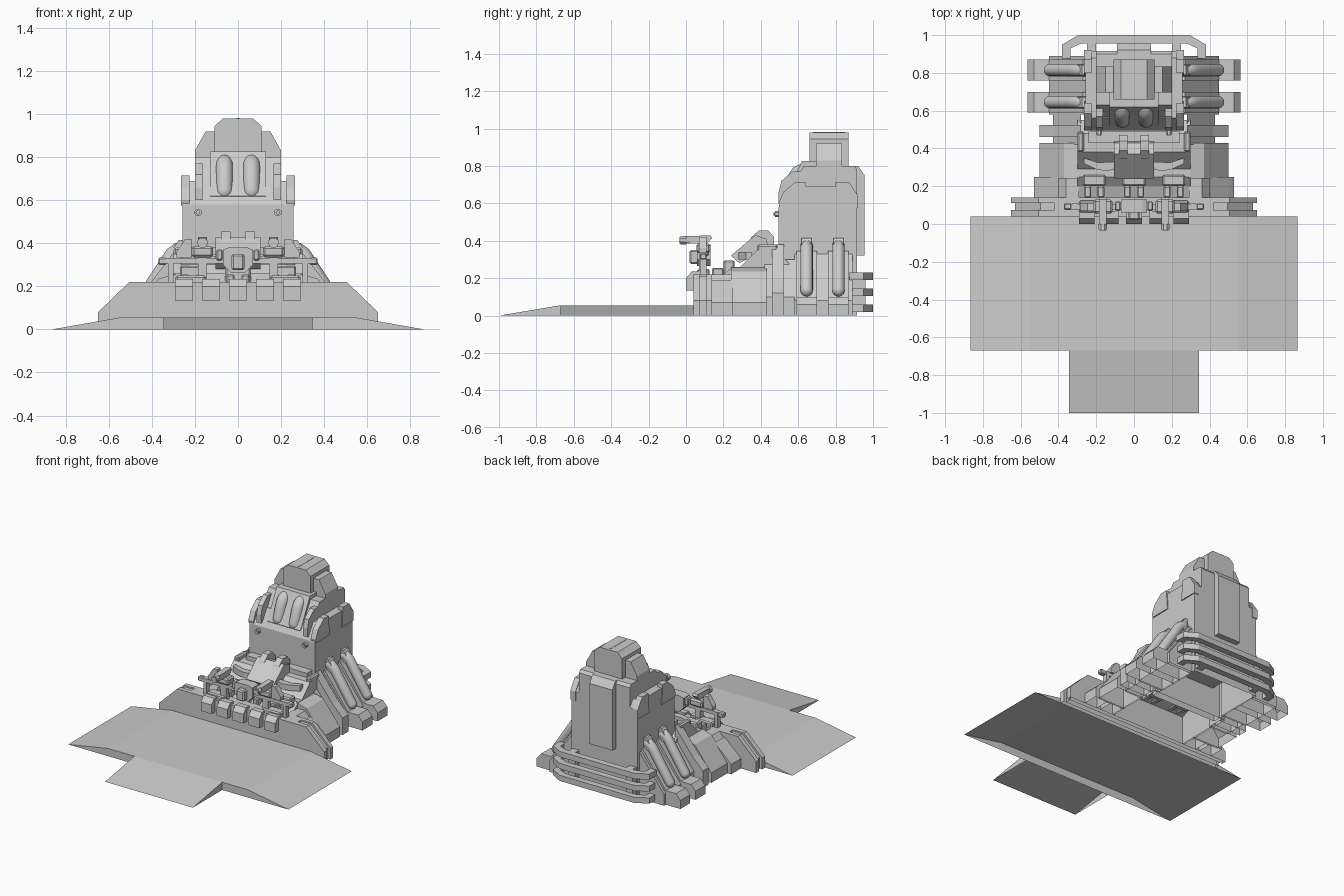
import bpy, bmesh, math
from mathutils import Vector


def finish(name, bm, mirror=False, bevel=0.0, smooth=False):
    me = bpy.data.meshes.new(name)
    bm.to_mesh(me)
    bm.free()
    ob = bpy.data.objects.new(name, me)
    bpy.context.collection.objects.link(ob)
    if smooth:
        for p in me.polygons:
            p.use_smooth = True
    if bevel:
        b = ob.modifiers.new("bevel", 'BEVEL')
        b.width, b.segments = bevel, 1
    if mirror:
        ob.modifiers.new("mirror", 'MIRROR')
    return ob


def prism(name, pts, axis, a, b, mirror=False, bevel=0.0, hollow=False):
    """Extrude a 2D profile: axis x takes (y,z), y takes (x,z), z takes (x,y). Hollow drops the underside."""
    place = {'x': lambda p, t: (t, p[0], p[1]), 'y': lambda p, t: (p[0], t, p[1]),
             'z': lambda p, t: (p[0], p[1], t)}[axis]
    bm = bmesh.new()
    lo = [bm.verts.new(place(p, a)) for p in pts]
    hi = [bm.verts.new(place(p, b)) for p in pts]
    bm.faces.new(lo)
    bm.faces.new(hi[::-1])
    n = len(pts)
    for i in range(n):
        bm.faces.new((lo[i], lo[(i + 1) % n], hi[(i + 1) % n], hi[i]))
    bmesh.ops.recalc_face_normals(bm, faces=bm.faces)
    if hollow:
        under = [f for f in bm.faces if all(v.co.z < 1e-4 for v in f.verts)]
        bmesh.ops.delete(bm, geom=under, context='FACES_ONLY')
    return finish(name, bm, mirror, bevel)


def box(name, x0, x1, y0, y1, z0, z1, mirror=False, bevel=0.0, hollow=False):
    return prism(name, [(x0, z0), (x1, z0), (x1, z1), (x0, z1)], 'y', y0, y1, mirror, bevel, hollow)


def sym(pts):
    return pts + [(-x, y) for x, y in reversed(pts)]


def tube(name, path, r, mirror=True):
    """Rounded pipe along a path: rings with a domed first end."""
    P = [Vector(p) for p in path]
    bm = bmesh.new()
    d0 = (P[1] - P[0]).normalized()
    rings = [(P[0] - d0 * r * math.cos(t), d0, r * math.sin(t)) for t in (0.15, 0.5, 0.9, 1.25)]
    for i, p in enumerate(P):
        d = (P[min(i + 1, len(P) - 1)] - P[max(i - 1, 0)]).normalized()
        rings.append((p, d, r))
    side = Vector((1, 0, 0)) if abs(d0.x) < 1e-4 else Vector((0, 1, 0))
    prev = None
    for c, d, rad in rings:
        up = d.cross(side).normalized()
        ring = [bm.verts.new(c + rad * (side * math.cos(k * math.tau / 16) + up * math.sin(k * math.tau / 16)))
                for k in range(16)]
        if prev:
            for k in range(16):
                bm.faces.new((prev[k], prev[(k + 1) % 16], ring[(k + 1) % 16], ring[k]))
        else:
            bm.faces.new(ring)
        prev = ring
    bm.faces.new(prev)
    bmesh.ops.recalc_face_normals(bm, faces=bm.faces)
    return finish(name, bm, mirror, smooth=True)


def barrel(name, x, y0, y1, z, r, n=8):
    pts = [(x + r * math.cos((k + .5) * math.tau / n), z + r * math.sin((k + .5) * math.tau / n)) for k in range(n)]
    return prism(name, pts, 'y', y0, y1, True)


# ramp shell with front tongue
prism("ramp", sym([(0.865, 0), (0.55, 0.055)]), 'y', -0.67, 0.04, hollow=True)
prism("ramp_tongue", [(-1, 0), (-0.67, 0), (-0.67, 0.055)], 'x', -0.345, 0.345, hollow=True)

# front wall with grooved ends
prism("front_wall", sym([(0.63, 0), (0.63, 0.08), (0.495, 0.21)]), 'y', 0.07, 0.115, hollow=True)
for y0, y1 in ((0.04, 0.073), (0.11, 0.14)):
    prism("front_wall_layer", sym([(0.65, 0), (0.65, 0.08), (0.505, 0.22)]), 'y', y0, y1, hollow=True)
box("front_wall_cap", -0.42, 0.42, 0.05, 0.13, 0.19, 0.22)
for i in range(-2, 3):
    x = i * 0.125
    prism("wall_block", [(0, 0.135), (0, 0.2), (0.03, 0.235), (0.07, 0.235), (0.07, 0.135)],
          'x', x - 0.042, x + 0.042)

# stepped hull between wall and tower
prism("hull", [(0.14, 0.0), (0.14, 0.2), (0.2, 0.22), (0.25, 0.26), (0.29, 0.26), (0.38, 0.35),
               (0.48, 0.35), (0.55, 0.28), (0.55, 0)], 'x', -0.3, 0.3, hollow=True)
prism("hull_skirt", [(0.29, 0), (0.5, 0), (0.5, 0.07), (0.37, 0.235), (0.29, 0.26)], 'y', 0.24, 0.43, True, hollow=True)
prism("skirt_low", [(0.29, 0), (0.43, 0), (0.43, 0.14), (0.36, 0.22), (0.29, 0.22)], 'y', 0.14, 0.25, True, hollow=True)
prism("wall_brace", [(0.4, 0), (0.53, 0), (0.53, 0.07), (0.5, 0.1), (0.4, 0.19)], 'y', 0.14, 0.25, True, hollow=True)
prism("hull_buttress", [(0.28, 0), (0.5, 0), (0.5, 0.12), (0.42, 0.2), (0.28, 0.38)], 'y', 0.46, 0.525, True,
      hollow=True)
prism("hull_link", [(0.28, 0), (0.43, 0), (0.43, 0.1), (0.28, 0.3)], 'y', 0.42, 0.59, True, hollow=True)

# deck fittings
for x in (0.0, 0.21):
    box("deck_crate", x - 0.06, x + 0.06, 0.2, 0.26, 0.2, 0.295, x > 0, 0.008)
    for dx in (-0.035, 0.035):
        box("deck_strut", x + dx - 0.018, x + dx + 0.018, 0.14, 0.2, 0.2, 0.255, x > 0, 0.006)
box("deck_side_rail", 0.265, 0.3, 0.38, 0.49, 0.33, 0.38, True, 0.01)
box("deck_rear_step", -0.24, 0.24, 0.43, 0.49, 0.34, 0.38)
prism("console", [(0.24, 0.32), (0.285, 0.28), (0.4, 0.34), (0.44, 0.36), (0.43, 0.41), (0.37, 0.43)],
      'x', -0.105, 0.105)
prism("console_knob", [(0.33, 0.38), (0.35, 0.42), (0.39, 0.455), (0.44, 0.455), (0.47, 0.42), (0.47, 0.36)],
      'x', 0.035, 0.08, True)
prism("console_arm", [(0.1, 0.29), (0.15, 0.28), (0.2, 0.29), (0.265, 0.32), (0.265, 0.35), (0.19, 0.325),
                      (0.1, 0.33)], 'z', 0.3, 0.34, True)

# gun rail above the front wall
box("gun_rail", -0.34, 0.34, 0.075, 0.105, 0.305, 0.33)
box("rail_post", 0.3, 0.325, 0.075, 0.11, 0.2, 0.33, True)
box("rail_foot", 0.15, 0.29, 0.06, 0.125, 0.21, 0.25, True, 0.008)
box("rail_end", 0.33, 0.37, 0.075, 0.11, 0.3, 0.333, True, 0.006)
prism("rail_center", sym([(0.035, 0.265), (0.07, 0.3), (0.07, 0.37), (0.045, 0.38)]), 'y', 0.06, 0.13)
box("rail_center_face", -0.03, 0.03, 0.02, 0.08, 0.275, 0.35, bevel=0.008)
box("center_side_block", 0.07, 0.1, 0.07, 0.12, 0.32, 0.37, True, 0.006)
box("gun_post", 0.145, 0.185, 0.07, 0.105, 0.22, 0.4, True)
box("gun_cradle", 0.115, 0.215, 0.055, 0.13, 0.335, 0.385, True, 0.01)
prism("gun_shield", [(0.215, 0.335), (0.285, 0.335), (0.285, 0.36), (0.245, 0.42), (0.215, 0.42)],
      'y', 0.07, 0.11, True)
barrel("gun_barrel", 0.165, -0.035, 0.1, 0.402, 0.019)
barrel("gun_muzzle", 0.165, -0.03, 0.0, 0.402, 0.025)
prism("gun_breech", [(0.0, 0.39), (0.03, 0.385), (0.11, 0.385), (0.14, 0.415), (0.13, 0.428), (0.0, 0.425)],
      'x', 0.145, 0.185, True)

# tower core with sloped front
prism("tower_core", [(0.5, 0.2), (0.5, 0.58), (0.53, 0.63), (0.63, 0.8), (0.9, 0.8), (0.915, 0.78), (0.915, 0.2)],
      'x', -0.2, 0.2)
prism("tower_body", [(0.495, 0.0), (0.495, 0.58), (0.56, 0.69), (0.88, 0.69), (0.915, 0.64), (0.915, 0.0)],
      'x', -0.258, 0.258, hollow=True)
prism("tower_face_frame", [(0.52, 0.61), (0.515, 0.62), (0.62, 0.825), (0.7, 0.825), (0.7, 0.61)],
      'x', -0.13, 0.13)
# shoulder armour, front and rear halves with a gap between
prism("shoulder_front", [(0.5, 0.575), (0.495, 0.6), (0.52, 0.66), (0.585, 0.715), (0.64, 0.715), (0.65, 0.575)],
      'x', 0.225, 0.265, True)
prism("shoulder_rear", [(0.79, 0.575), (0.8, 0.715), (0.87, 0.715), (0.92, 0.64), (0.92, 0.575)],
      'x', 0.225, 0.265, True)
prism("shoulder_trim", [(0.495, 0.6), (0.495, 0.66), (0.51, 0.72), (0.57, 0.77), (0.65, 0.77), (0.65, 0.6)],
      'x', 0.165, 0.2, True)
prism("back_panel", [(0.9, 0.32), (0.955, 0.32), (0.955, 0.75), (0.92, 0.8), (0.9, 0.8)], 'x', -0.09, 0.09)

# tower head
prism("head", sym([(0.108, 0.68), (0.108, 0.945), (0.07, 0.98)]), 'y', 0.66, 0.87)
box("head_ridge", -0.006, 0.006, 0.68, 0.85, 0.975, 0.982)
prism("head_side", [(0.1, 0.68), (0.2, 0.68), (0.2, 0.83), (0.15, 0.92), (0.1, 0.92)], 'y', 0.695, 0.835, True)

# pipes on the tower face, and small face guns
tube("face_pipe", [(0.063, 0.55, 0.64), (0.063, 0.57, 0.70), (0.063, 0.585, 0.74), (0.063, 0.6, 0.762),
                   (0.063, 0.625, 0.774), (0.063, 0.68, 0.778)], 0.04)
barrel("face_gun", 0.185, 0.475, 0.51, 0.543, 0.018)
barrel("face_gun_tip", 0.185, 0.468, 0.48, 0.543, 0.01)

# sloped tower skirt with paired buttresses and side pipes
prism("tower_skirt", [(0.25, 0), (0.45, 0), (0.45, 0.08), (0.25, 0.34)], 'y', 0.58, 0.89, True, hollow=True)
for y in (0.645, 0.815):
    prism("buttress", [(0.25, 0), (0.565, 0), (0.565, 0.06), (0.53, 0.1), (0.45, 0.1), (0.27, 0.345), (0.25, 0.345)],
          'y', y - 0.055, y + 0.055, True, hollow=True)
    tube("side_pipe", [(0.445, y, 0.135), (0.325, y, 0.32), (0.305, y, 0.35), (0.28, y, 0.37), (0.24, y, 0.375)], 0.033)
    prism("pipe_mount", [(0.25, 0.33), (0.3, 0.33), (0.3, 0.38), (0.275, 0.415), (0.25, 0.415)],
          'y', y - 0.027, y + 0.027, True)

# stacked wrap-around rear bumpers
outer = [(0.38, 0.875), (0.38, 0.95), (0.295, 1.0)]
inner = [(0.335, 0.875), (0.335, 0.93), (0.28, 0.955)]
for z in (0.04, 0.125, 0.21):
    prism("rear_bumper", sym(outer) + [(-x, y) for x, y in inner] + inner[::-1], 'z', z - 0.02, z + 0.02)
box("bumper_bracket", 0.2, 0.25, 0.91, 0.96, 0.02, 0.23, True)
